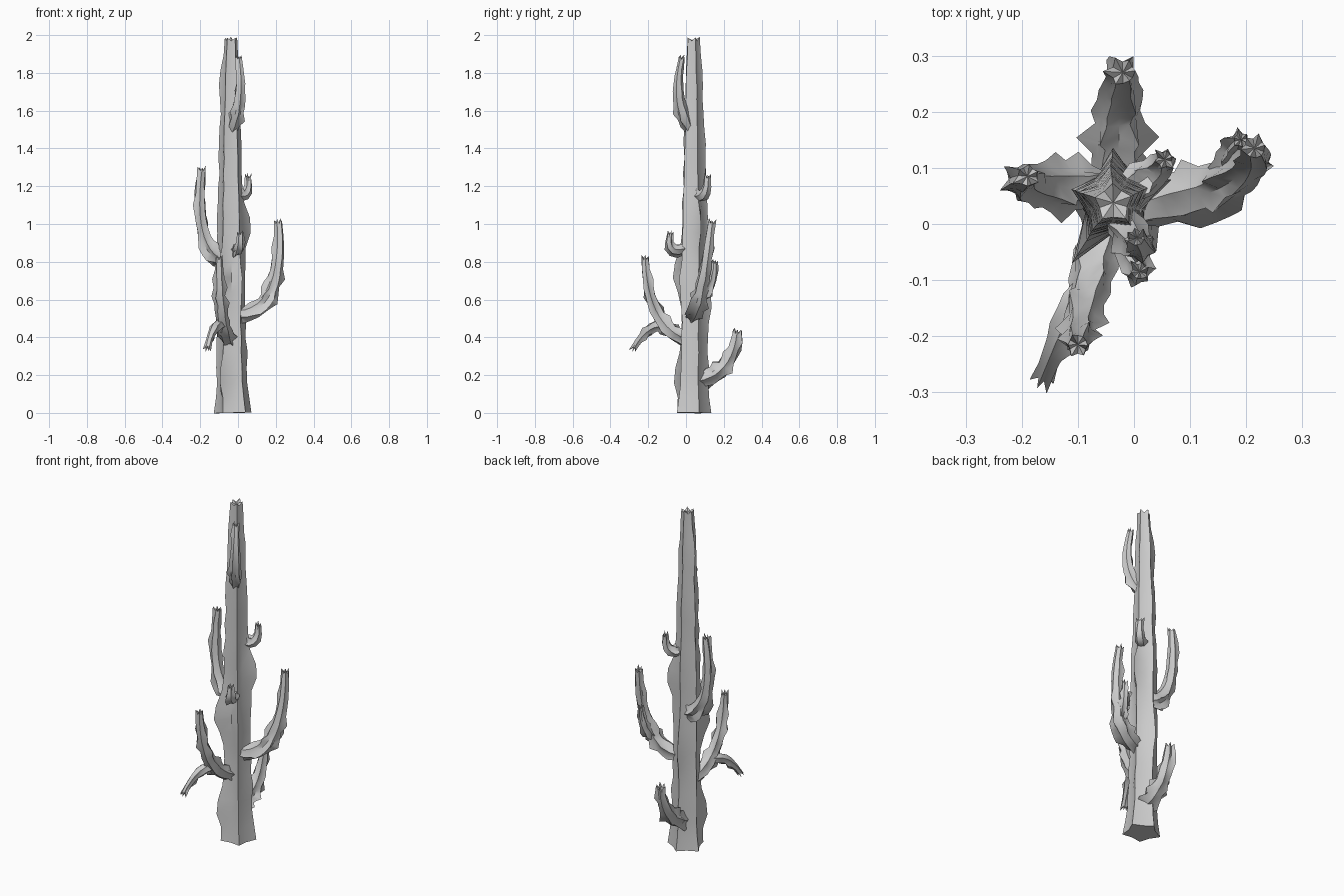
import bpy, bmesh, math, random
from mathutils import Vector

cube = bpy.data.objects.get("Cube")
if cube:
    bpy.data.objects.remove(cube, do_unlink=True)

random.seed(7)


def ribbed_stem(name, path, spacing, ribs, valley, radius, reach, turn):
    """Sweep a ribbed star section along a start, bend, tip curve."""
    start, bend, tip = (Vector(p) for p in path)
    rings = round((tip - start).length / spacing) + 4
    bm = bmesh.new()
    loops = []
    side = Vector((1, 0, 0))
    for k in range(rings):
        t = k / (rings - 1)
        centre = start.lerp(bend, t).lerp(bend.lerp(tip, t), t)
        axis = (bend - start).lerp(tip - bend, t).normalized()
        # carry the section frame along the curve without twisting
        if k == 0 and abs(axis.x) > 0.8:
            side = Vector((0, 0, -1))
        side = (side - axis * side.dot(axis)).normalized()
        other = axis.cross(side)
        loop = []
        for j in range(ribs * 2):
            angle = turn + math.pi * j / ribs
            is_ridge = j % 2 == 0
            r = radius(t) * (reach(centre.z, j // 2) if is_ridge else valley)
            point = centre + (side * math.cos(angle) + other * math.sin(angle)) * r
            if is_ridge and k == rings - 1:
                point += axis * random.uniform(0.015, 0.03)
            loop.append(bm.verts.new(point))
        loops.append(loop)
    for a, b in zip(loops, loops[1:]):
        for j in range(len(a)):
            n = (j + 1) % len(a)
            bm.faces.new((a[j], a[n], b[n], b[j]))
    # closed base and a toothed crown that dips in the middle
    bm.faces.new(list(reversed(loops[0])))
    middle = bm.verts.new(tip)
    crown = loops[-1]
    for j in range(len(crown)):
        bm.faces.new((crown[j], crown[(j + 1) % len(crown)], middle))
    bmesh.ops.recalc_face_normals(bm, faces=bm.faces)
    mesh = bpy.data.meshes.new(name)
    bm.to_mesh(mesh)
    bm.free()
    obj = bpy.data.objects.new(name, mesh)
    bpy.context.collection.objects.link(obj)
    bpy.ops.object.select_all(action="DESELECT")
    obj.select_set(True)
    bpy.context.view_layer.objects.active = obj
    bpy.ops.object.shade_smooth_by_angle(angle=math.radians(40))


# Trunk: flared foot, slow taper, and fins that bulge as (rib, height, amount)
fin_bulges = [(3, 0.2, 0.4), (3, 0.74, 0.75), (4, 0.7, 0.3),
              (0, 1, 0.6), (1, 0.6, 0.25), (2, 1.75, 0.35)]


def trunk_radius(t):
    return 0.078 - 0.042 * t ** 2.5 + 0.025 * math.exp(-15 * t)


def trunk_reach(z, rib):
    bump = sum(amount * math.exp(-((z - height) / 0.1) ** 2)
               for fin, height, amount in fin_bulges if fin == rib)
    return 1 + bump + random.uniform(-0.06, 0.1)


ribbed_stem("trunk", [(-0.025, 0.035, 0), (-0.045, 0.045, 1), (-0.037, 0.038, 1.97)],
            0.09, 5, 0.72, trunk_radius, trunk_reach, math.radians(20))


# Arms: thorny ridges, a narrow root and a thin tip
def thorny(z, rib):
    return random.choice((0.85, 0.95, 1, 1.1, 1.45))


def arm(name, thickness, start, bend, tip):
    def arm_radius(t):
        return thickness * min(1, 0.7 + 2 * t) * (1 - 0.55 * t ** 1.5)

    ribbed_stem(name, [start, bend, tip], 0.05, 6, 0.78, arm_radius, thorny, random.random())


arm("left_arm", 0.05, (0, 0.03, 0.52), (0.24, 0.08, 0.52), (0.215, 0.135, 1))
arm("left_arm_shoot", 0.03, (0.16, 0.09, 0.62), (0.19, 0.15, 0.68), (0.19, 0.15, 0.79))
arm("right_arm", 0.047, (-0.05, 0.06, 0.8), (-0.24, 0.07, 0.85), (-0.19, 0.085, 1.28))
arm("front_arm", 0.046, (-0.05, 0.01, 0.38), (-0.1, -0.2, 0.46), (-0.1, -0.215, 0.81))
arm("front_arm_fork", 0.034, (-0.085, -0.11, 0.47), (-0.13, -0.2, 0.47), (-0.16, -0.27, 0.35))
arm("back_arm", 0.056, (-0.03, 0.06, 0.17), (-0.03, 0.24, 0.2), (-0.02, 0.27, 0.42))
arm("upper_arm", 0.038, (-0.03, 0.02, 1.5), (0.03, -0.07, 1.65), (0.005, -0.025, 1.87))
arm("back_bud", 0.036, (-0.01, 0.06, 1.15), (0.06, 0.11, 1.13), (0.055, 0.115, 1.24))
arm("front_bud", 0.036, (-0.01, -0.01, 0.87), (0.01, -0.1, 0.84), (0.01, -0.085, 0.94))
